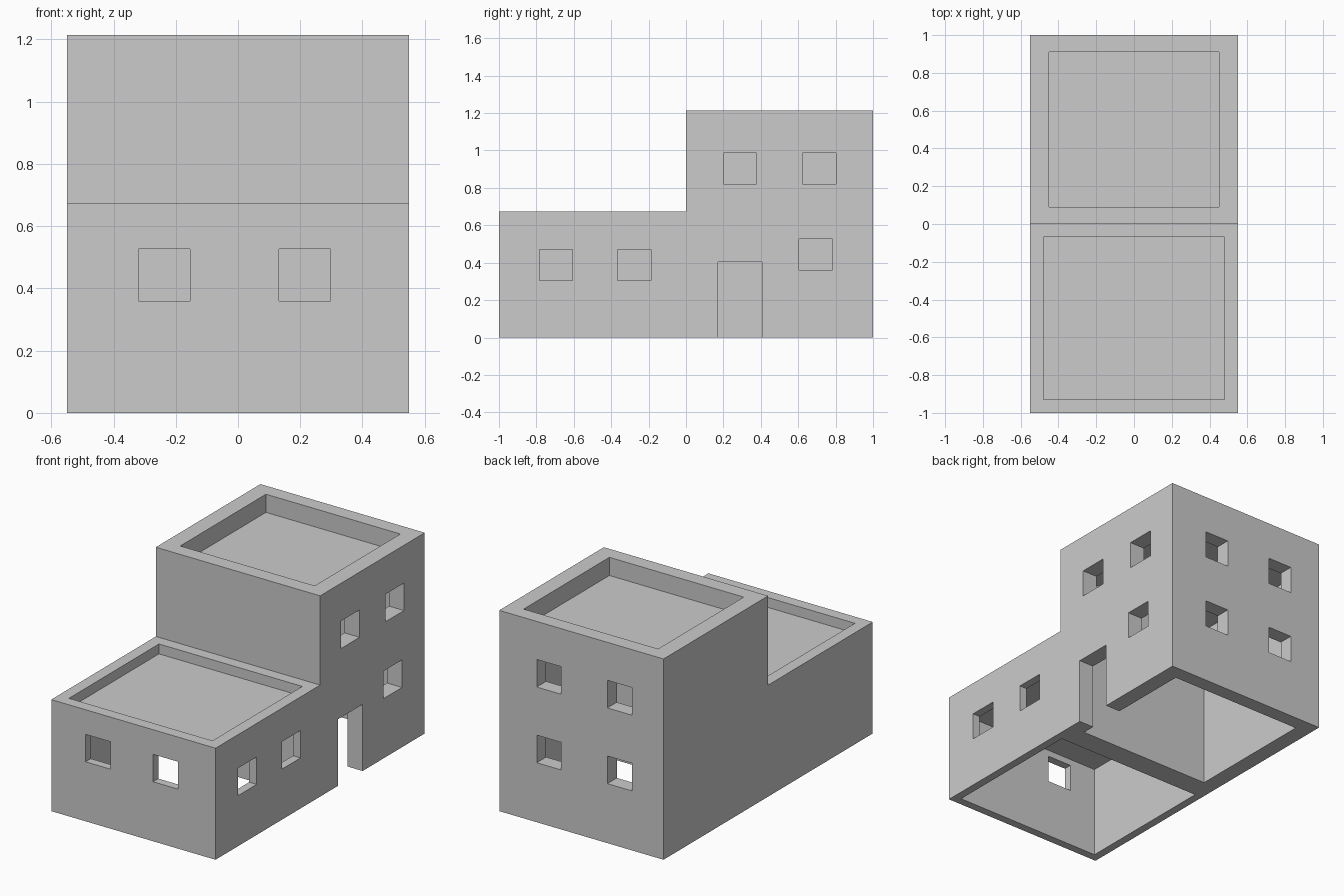
import bpy, bmesh

if "Cube" in bpy.data.objects:
    bpy.data.objects.remove(bpy.data.objects["Cube"])

LOW, TALL, HALF = 0.675, 1.215, 0.55


def add_box(bm, x, y, z):
    """Axis-aligned box from (min, max) pairs."""
    verts = bmesh.ops.create_cube(bm, size=1)["verts"]
    for v in verts:
        v.co = [r[0] if c < 0 else r[1] for c, r in zip(v.co, (x, y, z))]


def make_object(name, bm):
    bmesh.ops.recalc_face_normals(bm, faces=bm.faces)
    mesh = bpy.data.meshes.new(name)
    bm.to_mesh(mesh)
    bm.free()
    obj = bpy.data.objects.new(name, mesh)
    bpy.context.collection.objects.link(obj)
    return obj


def make_cutter(name, boxes):
    bm = bmesh.new()
    for b in boxes:
        add_box(bm, *b)
    obj = make_object(name, bm)
    obj.hide_render = True
    return obj


# House body: stepped side profile extruded across the width
bm = bmesh.new()
profile = [(-1, 0), (1, 0), (1, TALL), (0, TALL), (0, LOW), (-1, LOW)]
face = bm.faces.new([bm.verts.new((-HALF, y, z)) for y, z in profile])
ext = bmesh.ops.extrude_face_region(bm, geom=[face])["geom"]
bmesh.ops.translate(bm, vec=(2 * HALF, 0, 0),
                    verts=[g for g in ext if isinstance(g, bmesh.types.BMVert)])
house = make_object("house", bm)

# Open-bottomed rooms and sunken flat roofs behind parapets
hollows = make_cutter("hollow_cutter", [
    ((-0.50, 0.50), (-0.95, -0.05), (-0.2, 0.565)),
    ((-0.45, 0.45), (0.09, 0.91), (-0.2, 1.01)),
    ((-0.48, 0.48), (-0.93, -0.07), (0.615, 1.0)),
    ((-0.45, 0.45), (0.09, 0.91), (1.105, 1.5)),
])

# Windows in the front, back and right walls, and the door
front, back, right = (-1.1, -0.85), (0.8, 1.1), (0.4, 0.7)
openings = [((x, x + 0.166), front, (0.36, 0.526)) for x in (-0.32, 0.132)]
openings += [((x, x + 0.164), back, (z, z + 0.167))
             for x in (-0.338, 0.135) for z in (0.36, 0.818)]
openings += [(right, (y, y + 0.177), (z, z + 0.166)) for y, z in
             ((-0.784, 0.306), (-0.365, 0.306), (0.605, 0.362),
              (0.2, 0.82), (0.624, 0.82))]
openings.append((right, (0.17, 0.406), (-0.2, 0.403)))
windows = make_cutter("opening_cutter", openings)

for cutter in (hollows, windows):
    mod = house.modifiers.new(cutter.name, 'BOOLEAN')
    mod.operation = 'DIFFERENCE'
    mod.solver = 'EXACT'
    mod.object = cutter

# Apply the cuts and remove the cutters
bpy.context.view_layer.update()
deps = bpy.context.evaluated_depsgraph_get()
result = bpy.data.meshes.new_from_object(house.evaluated_get(deps))
house.modifiers.clear()
house.data = result
for cutter in (hollows, windows):
    bpy.data.objects.remove(cutter)
